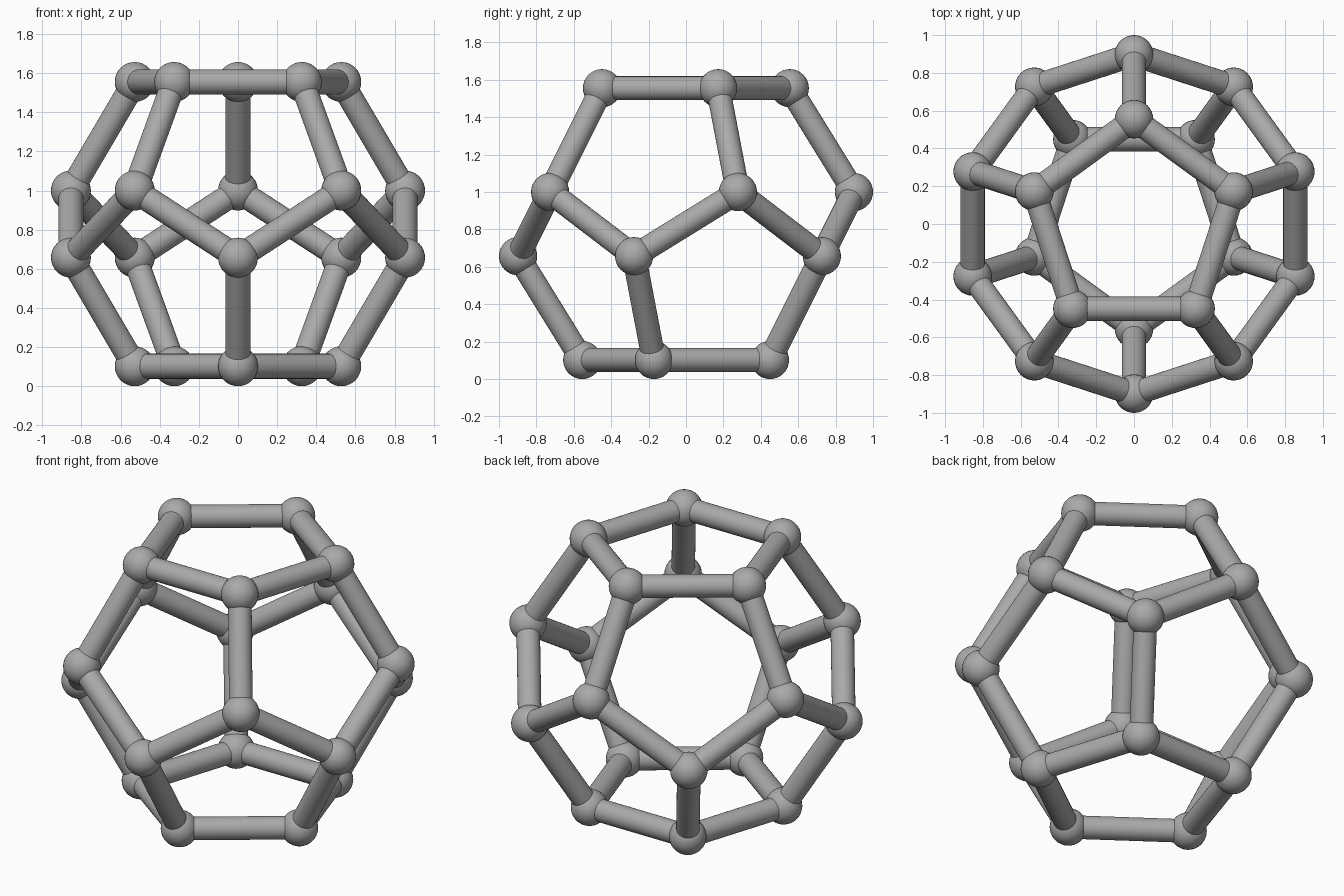
import bpy
import math
from mathutils import Vector

if "Cube" in bpy.data.objects:
    bpy.data.objects.remove(bpy.data.objects["Cube"])

PHI = (1 + math.sqrt(5)) / 2
BALL_R = 0.102
TUBE_R = 0.064
OUTER_R = 1 - BALL_R            # middle rings of joints
CAP_R = OUTER_R / PHI           # top and bottom pentagons
EDGE = 2 * CAP_R * math.sin(math.pi / 5)
HALF_H = 1.11352 * EDGE         # centre to pentagon face
MID_Z = HALF_H * (math.sqrt(5) - 2)
CENTRE_Z = HALF_H + BALL_R

grey = bpy.data.materials.new("grey")
grey.diffuse_color = (0.4, 0.4, 0.4, 1)
grey.use_nodes = True
grey.node_tree.nodes["Principled BSDF"].inputs["Base Color"].default_value = grey.diffuse_color


def ring(radius, z, start):
    """Five points around the vertical axis."""
    return [Vector((radius * math.cos(math.radians(start + 72 * i)),
                    radius * math.sin(math.radians(start + 72 * i)),
                    CENTRE_Z + z)) for i in range(5)]


# Joints of a dodecahedron: two caps and two staggered middle rings
joints = (ring(CAP_R, HALF_H, 90) + ring(OUTER_R, MID_Z, 90)
          + ring(OUTER_R, -MID_Z, -90) + ring(CAP_R, -HALF_H, -90))

# Ball at every joint
for i, p in enumerate(joints):
    bpy.ops.mesh.primitive_uv_sphere_add(segments=32, ring_count=16, radius=BALL_R, location=p)
    ball = bpy.context.object
    ball.name = f"joint_ball_{i + 1}"
    ball.data.materials.append(grey)
    bpy.ops.object.shade_smooth()

# Tube between every pair of neighbouring joints
count = 0
for i, a in enumerate(joints):
    for b in joints[i + 1:]:
        d = b - a
        if abs(d.length - EDGE) > 0.02:
            continue
        count += 1
        bpy.ops.mesh.primitive_cylinder_add(vertices=32, radius=TUBE_R, depth=d.length,
                                            location=(a + b) / 2)
        tube = bpy.context.object
        tube.name = f"strut_{count}"
        tube.rotation_euler = d.to_track_quat('Z', 'Y').to_euler()
        tube.data.materials.append(grey)
        bpy.ops.object.shade_smooth_by_angle(angle=math.radians(30))
